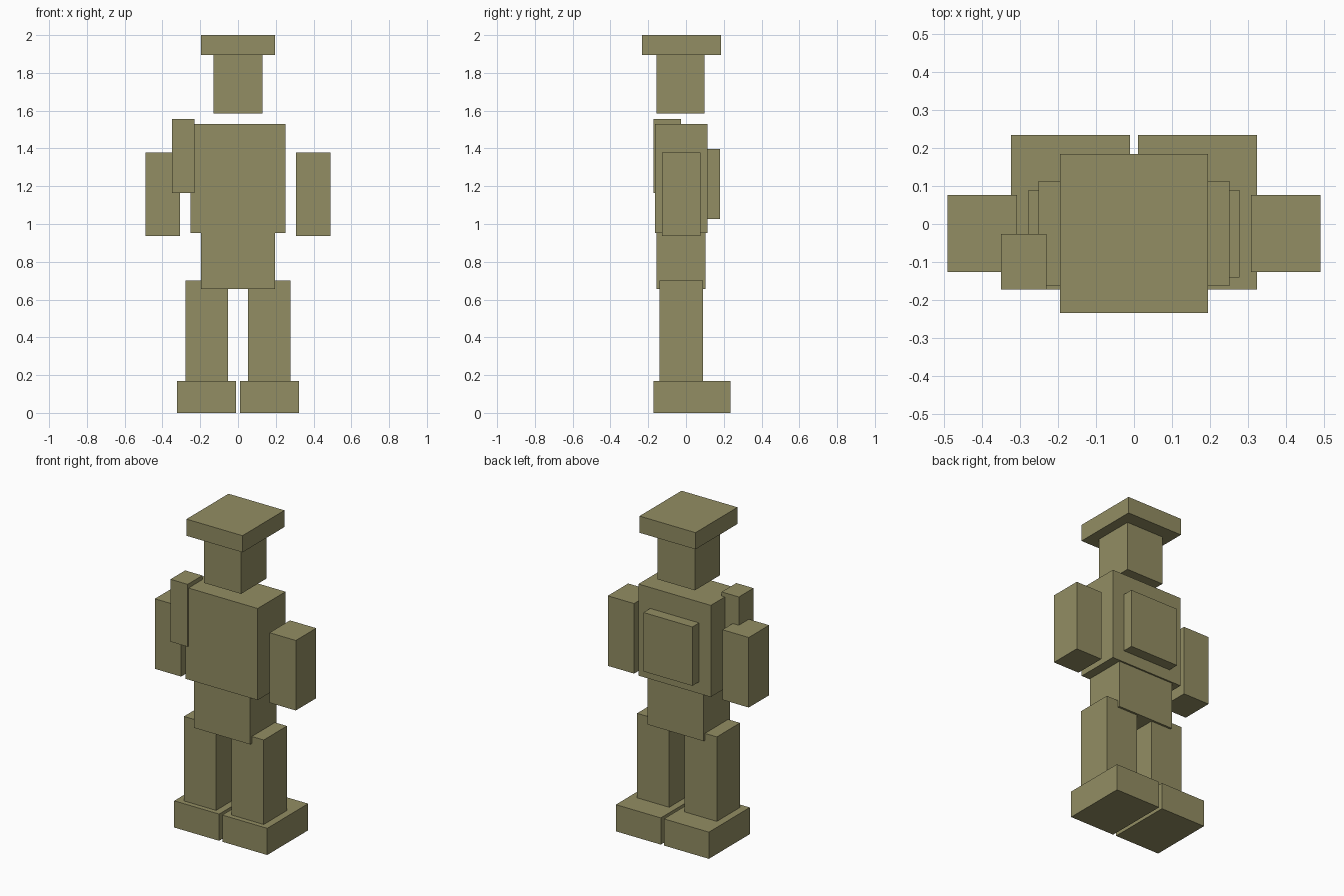
import bpy
from mathutils import Vector

default = bpy.data.objects.get("Cube")
if default:
    bpy.data.objects.remove(default, do_unlink=True)

OLIVE = (0.29, 0.27, 0.125, 1)
olive = bpy.data.materials.new("olive_drab")
olive.use_nodes = True
olive.diffuse_color = OLIVE
bsdf = next(n for n in olive.node_tree.nodes if n.type == "BSDF_PRINCIPLED")
bsdf.inputs["Base Color"].default_value = OLIVE


def block(name, x, y, z):
    """Box spanning the given (min, max) range on each axis."""
    low, high = (Vector(corner) for corner in zip(x, y, z))
    bpy.ops.mesh.primitive_cube_add(size=1, location=(low + high) / 2)
    ob = bpy.context.object
    ob.name = name
    ob.scale = high - low
    bpy.ops.object.transform_apply(location=False, rotation=False, scale=True)
    ob.data.materials.append(olive)
    return ob


def pair(name, x, y, z):
    """Matching blocks on the left (+x) and right (-x)."""
    block("left_" + name, x, y, z)
    block("right_" + name, (-x[1], -x[0]), y, z)


# Head and flat cap
block("cap", (-0.195, 0.195), (-0.234, 0.184), (1.895, 2.0))
block("head", (-0.13, 0.13), (-0.155, 0.097), (1.586, 1.895))

# Body
block("torso", (-0.252, 0.252), (-0.164, 0.113), (0.953, 1.53))
block("pelvis", (-0.195, 0.195), (-0.157, 0.103), (0.656, 0.953))
block("backpack", (-0.17, 0.17), (0.113, 0.18), (1.027, 1.398))
block("shoulder_pouch", (-0.35, -0.23), (-0.172, -0.026), (1.163, 1.556))

# Limbs
pair("arm", (0.308, 0.491), (-0.126, 0.077), (0.937, 1.378))
pair("leg", (0.054, 0.278), (-0.141, 0.09), (0.168, 0.7))
pair("foot", (0.011, 0.324), (-0.172, 0.235), (0.0, 0.168))
